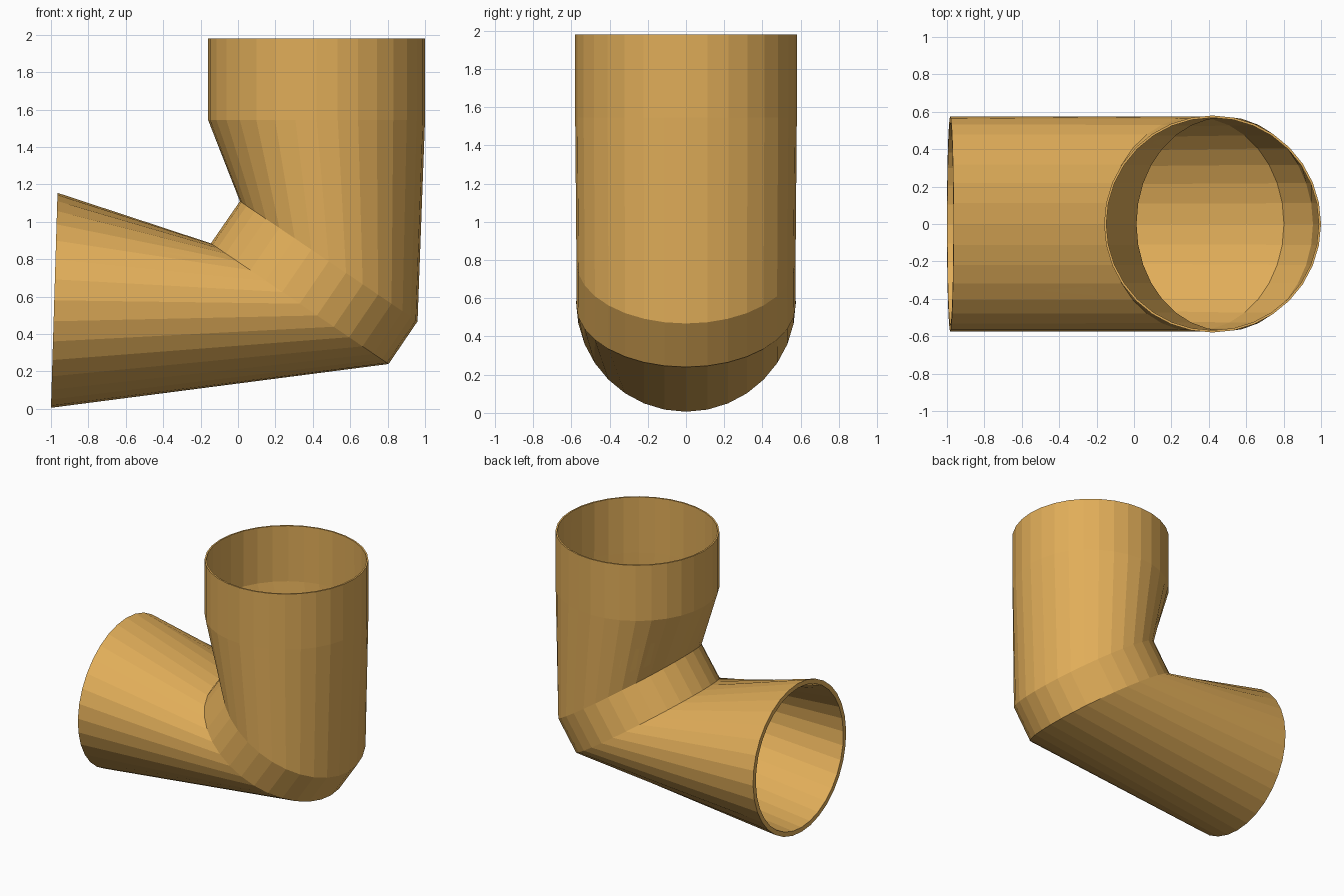
import bpy, bmesh, math
from mathutils import Vector

if "Cube" in bpy.data.objects:
    bpy.data.objects.remove(bpy.data.objects["Cube"])

SIDES = 32

# Stations along the pipe: inside-bend point (x, z), outside-bend point (x, z), wall
STATIONS = [
    ((-0.16, 1.98), (1.0, 1.98), 0.012),
    ((-0.16, 1.545), (1.0, 1.545), 0.01),
    ((0.01, 1.11), (0.96, 0.468), 0.004),
    ((-0.145, 0.885), (0.805, 0.24), 0.004),
    ((-0.965, 1.155), (-1.0, 0.006), 0.035),
]


def ring(bm, a, b, wall):
    """Circle whose diameter runs from a to b in the xz plane."""
    a, b = Vector((a[0], 0, a[1])), Vector((b[0], 0, b[1]))
    mid, u = (a + b) / 2, (b - a).normalized()
    r = (b - a).length / 2 - wall
    verts = []
    for i in range(SIDES):
        t = 2 * math.pi * i / SIDES
        verts.append(bm.verts.new(mid + u * (r * math.cos(t)) + Vector((0, r * math.sin(t), 0))))
    return verts


bm = bmesh.new()
# Outside skin down the pipe, then inside skin back up, closed by the two rims
loops = [ring(bm, a, b, 0) for a, b, w in STATIONS]
loops += [ring(bm, a, b, w) for a, b, w in reversed(STATIONS)]
for k, lo in enumerate(loops):
    nx = loops[(k + 1) % len(loops)]
    for i in range(SIDES):
        j = (i + 1) % SIDES
        bm.faces.new((lo[i], lo[j], nx[j], nx[i]))
bmesh.ops.recalc_face_normals(bm, faces=bm.faces)

mesh = bpy.data.meshes.new("pipe_elbow")
bm.to_mesh(mesh)
bm.free()
pipe = bpy.data.objects.new("pipe_elbow", mesh)
bpy.context.collection.objects.link(pipe)

# Ochre colour
mat = bpy.data.materials.new("ochre")
mat.diffuse_color = (0.75, 0.42, 0.1, 1)
mat.use_nodes = True
mat.node_tree.nodes["Principled BSDF"].inputs["Base Color"].default_value = mat.diffuse_color
mesh.materials.append(mat)
